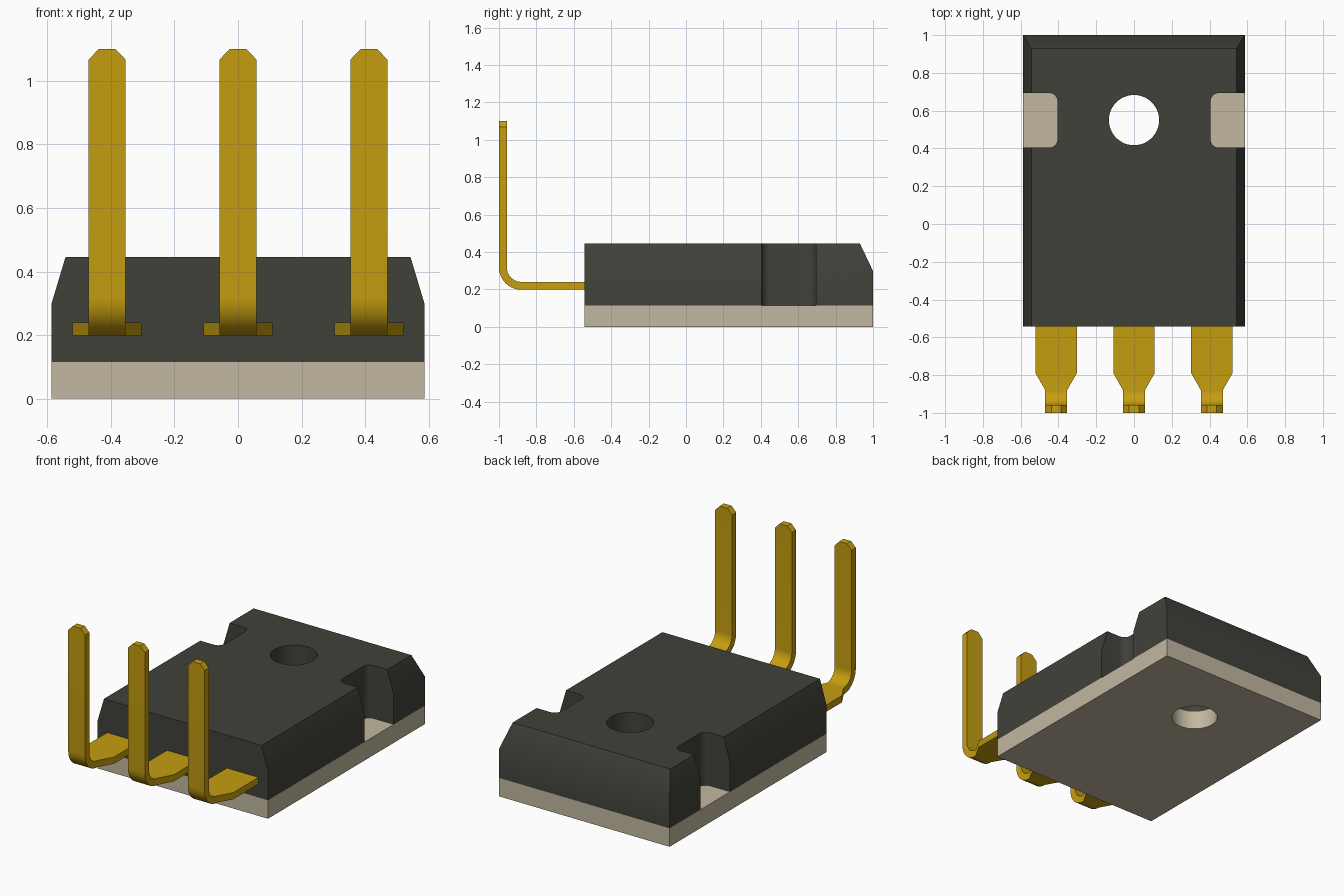
import bpy
import bmesh
import math

default = bpy.data.objects.get("Cube")
if default:
    bpy.data.objects.remove(default, do_unlink=True)


def material(name, rgb):
    mat = bpy.data.materials.new(name)
    mat.use_nodes = True
    mat.diffuse_color = (*rgb, 1)
    mat.node_tree.nodes["Principled BSDF"].inputs["Base Color"].default_value = (*rgb, 1)
    return mat


charcoal = material("charcoal plastic", (0.053, 0.053, 0.044))
beige = material("beige metal", (0.54, 0.48, 0.35))
gold = material("gold metal", (0.56, 0.34, 0.005))


def loft(name, rings, mat=None):
    """Skin a stack of closed rings and cap both ends."""
    bm = bmesh.new()
    loops = [[bm.verts.new(p) for p in ring] for ring in rings]
    n = len(loops[0])
    for a, b in zip(loops, loops[1:]):
        for i in range(n):
            j = (i + 1) % n
            bm.faces.new((a[i], a[j], b[j], b[i]))
    bm.faces.new(loops[0][::-1])
    bm.faces.new(loops[-1])
    bmesh.ops.recalc_face_normals(bm, faces=bm.faces)
    mesh = bpy.data.meshes.new(name)
    bm.to_mesh(mesh)
    bm.free()
    obj = bpy.data.objects.new(name, mesh)
    bpy.context.collection.objects.link(obj)
    if mat:
        mesh.materials.append(mat)
    return obj


def rectangle(half_x, front, back, z):
    return [(-half_x, front, z), (half_x, front, z), (half_x, back, z), (-half_x, back, z)]


def prism(name, outline, z0, z1):
    return loft(name, [[(x, y, z) for x, y in outline] for z in (z0, z1)])


def cut(obj, cutters):
    """Subtract the cutters and keep the finished mesh."""
    for cutter in cutters:
        cutter.hide_render = True
        mod = obj.modifiers.new("cut", 'BOOLEAN')
        mod.operation = 'DIFFERENCE'
        mod.solver = 'EXACT'
        mod.object = cutter
    depsgraph = bpy.context.evaluated_depsgraph_get()
    mesh = bpy.data.meshes.new_from_object(obj.evaluated_get(depsgraph))
    obj.modifiers.clear()
    obj.data = mesh


def smooth(obj):
    bpy.ops.object.select_all(action='DESELECT')
    obj.select_set(True)
    bpy.context.view_layer.objects.active = obj
    bpy.ops.object.shade_smooth_by_angle(angle=math.radians(30))


# Main solids
WIDTH, FRONT, BACK, SEAM = 0.587, -0.543, 1.0, 0.115
plate = loft("mounting_plate", [rectangle(WIDTH, FRONT, BACK, z) for z in (0, SEAM)], beige)
body = loft("package_body", [
    rectangle(WIDTH, FRONT, BACK, SEAM),
    rectangle(WIDTH, FRONT, BACK, 0.298),
    rectangle(0.543, FRONT, 0.93, 0.445)], charcoal)

# Screw hole cutter
circle = [(0.133 * math.cos(math.tau * i / 48), 0.55 + 0.133 * math.sin(math.tau * i / 48))
          for i in range(48)]
hole = prism("hole_cutter", circle, -0.1, 0.6)


# Side notch cutters with rounded inner corners
def notch(side):
    inner, low, high, r = 0.405, 0.404, 0.694, 0.045
    pts = [(0.7, high), (0.7, low)]
    for cy, start in ((low + r, 270), (high - r, 180)):
        for k in range(9):
            a = math.radians(start - 90 * k / 8)
            pts.append((inner + r + r * math.cos(a), cy + r * math.sin(a)))
    # slightly below the seam, so the plate surface is fully exposed
    return prism("notch_cutter", [(side * x, y) for x, y in pts], SEAM - 0.05, 0.6)


notches = [notch(-1), notch(1)]
cut(plate, [hole])
cut(body, [hole] + notches)
for cutter in [hole] + notches:
    bpy.data.objects.remove(cutter, do_unlink=True)
smooth(plate)
smooth(body)

# Bent leads: stations of (y, z, normal y, normal z, half width) on the centre line
THICK, RADIUS, Z_LEAD = 0.042, 0.099, 0.219
Y_UP = -1 + THICK / 2
stations = [(FRONT + 0.05, Z_LEAD, 0, 1, 0.109), (-0.79, Z_LEAD, 0, 1, 0.109)]
for k in range(11):
    a = math.pi / 2 * k / 10
    stations.append((Y_UP + RADIUS * (1 - math.sin(a)), Z_LEAD + RADIUS * (1 - math.cos(a)),
                     math.sin(a), math.cos(a), 0.058))
stations += [(Y_UP, 1.067, 1, 0, 0.058), (Y_UP, 1.1, 1, 0, 0.026)]


def lead(name, cx):
    h = THICK / 2
    rings = [[(cx - w, y - ny * h, z - nz * h), (cx + w, y - ny * h, z - nz * h),
              (cx + w, y + ny * h, z + nz * h), (cx - w, y + ny * h, z + nz * h)]
             for y, z, ny, nz, w in stations]
    smooth(loft(name, rings, gold))


for name, x in (("right_lead", -0.412), ("middle_lead", 0), ("left_lead", 0.412)):
    lead(name, x)
